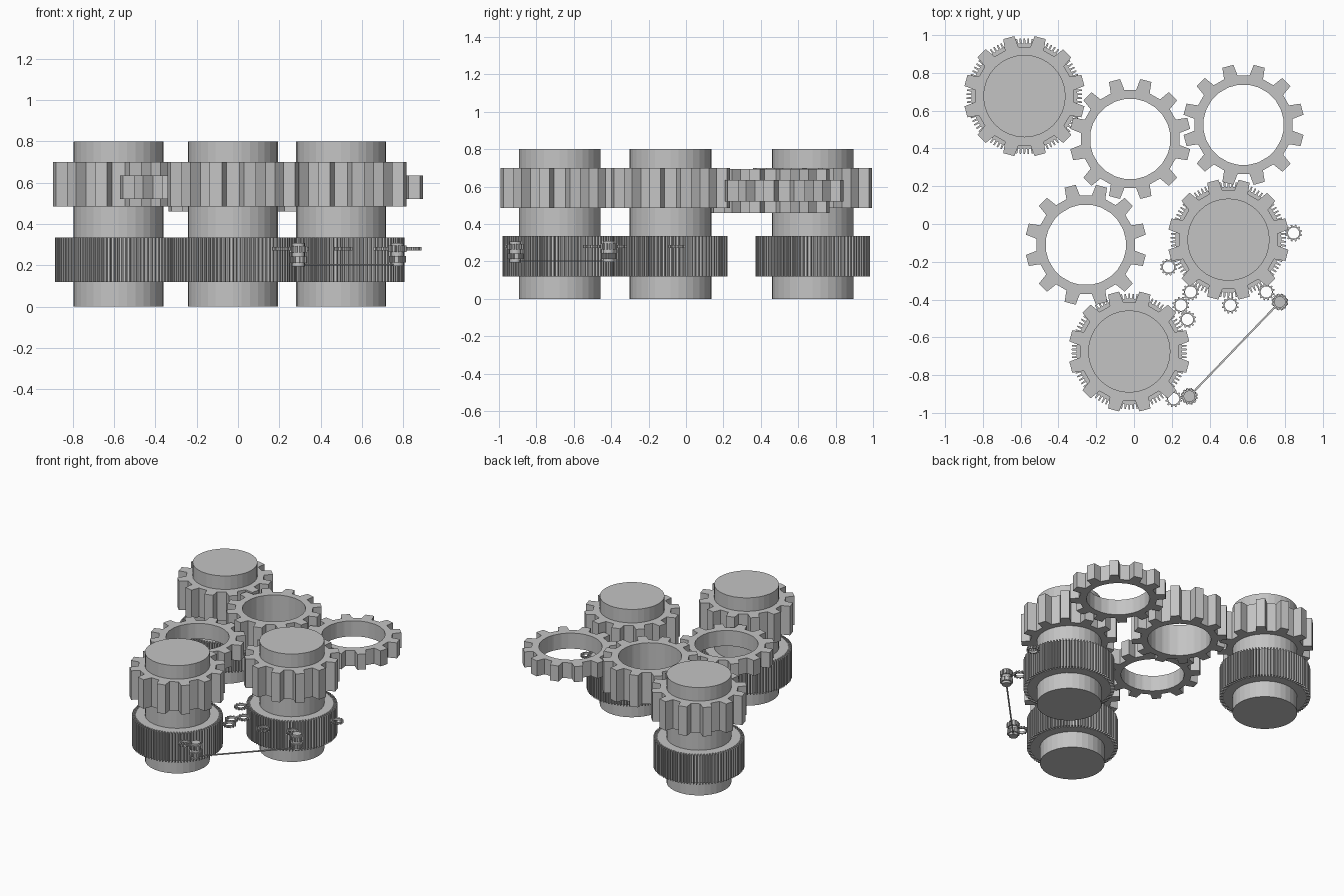
import bpy, bmesh, math
from mathutils import Vector

if "Cube" in bpy.data.objects:
    bpy.data.objects.remove(bpy.data.objects["Cube"])

grey = bpy.data.materials.new("steel_grey")
grey.diffuse_color = (0.55, 0.55, 0.55, 1)
grey.use_nodes = True
grey.node_tree.nodes["Principled BSDF"].inputs["Base Color"].default_value = grey.diffuse_color


def finish(name, bm, loc):
    bmesh.ops.recalc_face_normals(bm, faces=bm.faces)
    me = bpy.data.meshes.new(name)
    bm.to_mesh(me)
    bm.free()
    me.materials.append(grey)
    ob = bpy.data.objects.new(name, me)
    ob.location = loc
    bpy.context.collection.objects.link(ob)
    return ob


def gear(name, loc, teeth, tip, root, hole, z0, z1, s=1.0):
    """Spur gear ring with tapered teeth."""
    bm = bmesh.new()
    step = 2 * math.pi / teeth
    rings = []
    for k in range(teeth):
        mid = (k + 0.5) * step
        for off, r in ((-0.27, root), (-0.18, tip), (0.18, tip), (0.27, root)):
            a = mid + off * step
            c, d = math.cos(a) * s, math.sin(a) * s
            rings.append([bm.verts.new((c * rr, d * rr, z * s)) for rr, z in
                          ((hole, z0), (r, z0), (r, z1), (hole, z1))])
    n = len(rings)
    for i in range(n):
        p, q = rings[i], rings[(i + 1) % n]
        for j in range(4):
            bm.faces.new((p[j], q[j], q[(j + 1) % 4], p[(j + 1) % 4]))
    return finish(name, bm, loc)


def shaft(name, loc, r, h):
    bm = bmesh.new()
    bmesh.ops.create_cone(bm, cap_ends=True, segments=32, radius1=r, radius2=r, depth=h)
    bmesh.ops.translate(bm, verts=bm.verts, vec=(0, 0, h / 2))
    return finish(name, bm, loc)


def column(name, loc, s=1.0):
    """Shaft carrying a coarse upper gear and a fine lower gear."""
    shaft(name + "_shaft", loc, 0.218 * s, 0.8 * s)
    gear(name + "_coarse_gear", loc, 12, 0.322, 0.262, 0.2, 0.485, 0.70, s)
    gear(name + "_fine_gear", loc, 90 if s == 1 else 30, 0.306, 0.28, 0.2, 0.12, 0.335, s)


# Three large columns
for i, (x, y) in enumerate(((-0.58, 0.677), (0.50, -0.083), (-0.025, -0.675))):
    column(f"column_{i + 1}", (x, y, 0))

# Large open idler gears
for i, (x, y, z0, z1) in enumerate(((-0.02, 0.45, 0.46, 0.695),
                                    (0.58, 0.525, 0.52, 0.635),
                                    (-0.255, -0.11, 0.52, 0.635))):
    gear(f"large_idler_gear_{i + 1}", (x, y, 0), 12, 0.322, 0.262, 0.213, z0, z1)

# Small open idler gears around the fine gears
S = 0.14
small = ((0.845, -0.048), (0.183, -0.228), (0.30, -0.36), (0.248, -0.43),
         (0.283, -0.505), (0.51, -0.43), (0.70, -0.36), (0.21, -0.925))
for i, (x, y) in enumerate(small):
    gear(f"small_idler_gear_{i + 1}", (x, y, 0.272), 12, 0.322, 0.262, 0.213, 0, 0.115, S)

# Two miniature columns joined by a thin drive rod
ends = [Vector((0.772, -0.413, 0.197)), Vector((0.293, -0.912, 0.195))]
for i, p in enumerate(ends):
    column(f"small_column_{i + 1}", p, S)
d = ends[0] - ends[1]
bm = bmesh.new()
bmesh.ops.create_cube(bm, size=1)
bmesh.ops.scale(bm, verts=bm.verts, vec=(d.length, 0.010, 0.007))
rod = finish("drive_rod", bm, (ends[0] + ends[1]) / 2 + Vector((0, 0, 0.006)))
rod.rotation_euler = (0, 0, math.atan2(d.y, d.x))
